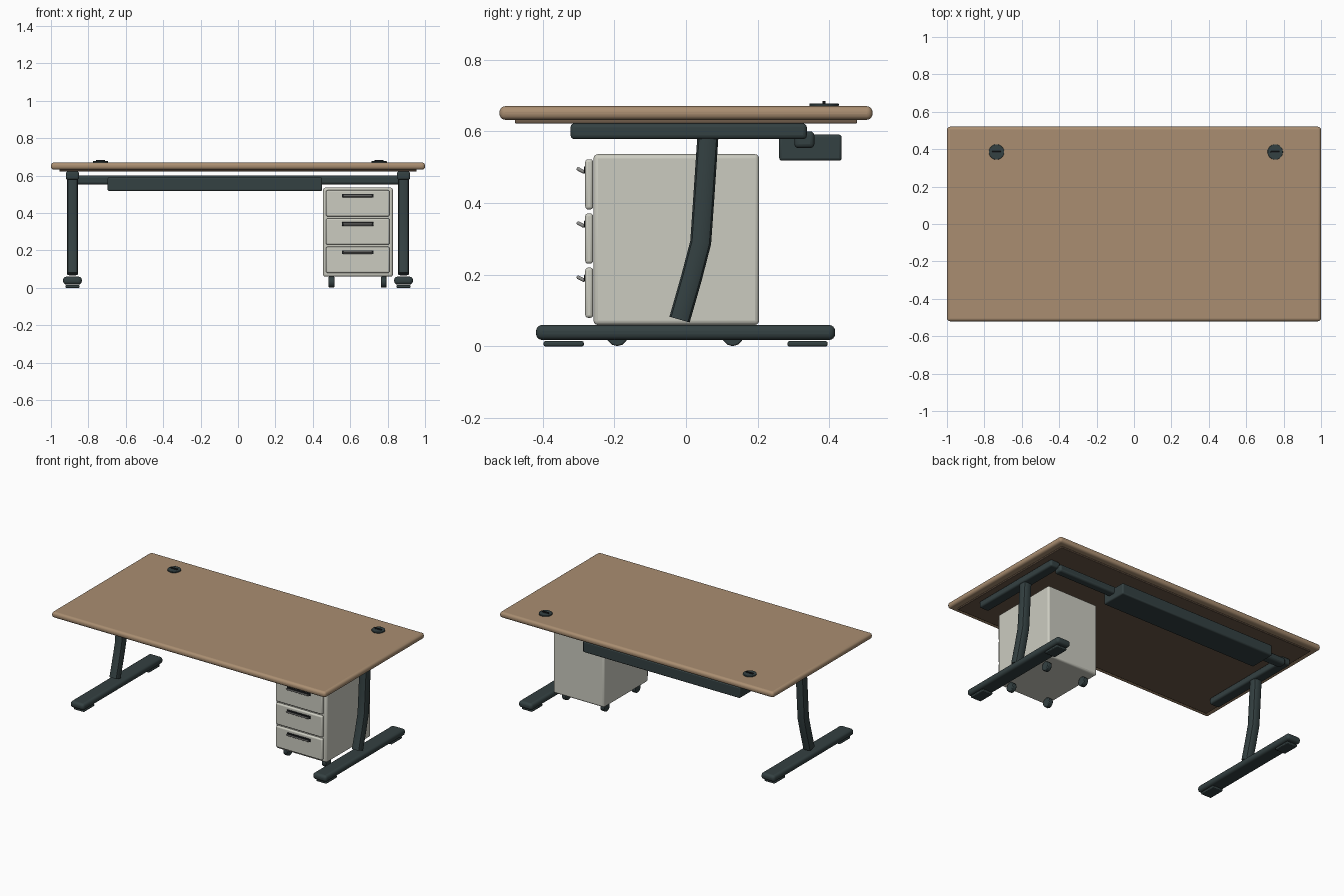
import bpy, math
from mathutils import Vector

if "Cube" in bpy.data.objects:
    bpy.data.objects.remove(bpy.data.objects["Cube"])


def material(name, rgb):
    m = bpy.data.materials.new(name)
    m.diffuse_color = (*rgb, 1)
    m.use_nodes = True
    m.node_tree.nodes["Principled BSDF"].inputs["Base Color"].default_value = m.diffuse_color
    return m


WOOD = material("warm wood", (0.40, 0.27, 0.165))
UNDER = material("dark wood", (0.15, 0.10, 0.065))
METAL = material("dark slate metal", (0.034, 0.052, 0.054))
CABINET = material("pale grey", (0.60, 0.60, 0.53))
STEEL = material("handle grey", (0.30, 0.30, 0.29))
BLACK = material("black", (0.012, 0.014, 0.016))


def finish(ob, name, mat, bevel=0.0, segments=3):
    ob.name = name
    ob.data.materials.append(mat)
    if bevel:
        b = ob.modifiers.new("bevel", "BEVEL")
        b.width, b.segments = bevel, segments
    bpy.ops.object.shade_smooth_by_angle(angle=math.radians(35))
    return ob


def box(name, mat, x, y, z, bevel=0.0, segments=3, tilt=0.0):
    """Rounded box given by its (min, max) range on each axis."""
    ranges = (x, y, z)
    bpy.ops.mesh.primitive_cube_add(size=1, location=[(a + b) / 2 for a, b in ranges])
    ob = bpy.context.object
    ob.scale = [b - a for a, b in ranges]
    bpy.ops.object.transform_apply(location=False, rotation=False, scale=True)
    ob.rotation_euler.x = tilt
    return finish(ob, name, mat, bevel, segments)


def cylinder(name, mat, loc, radius, depth, sides, axis="Z", bevel=0.0):
    rot = (0, math.pi / 2, 0) if axis == "X" else (0, 0, 0)
    bpy.ops.mesh.primitive_cylinder_add(vertices=sides, radius=radius, depth=depth,
                                        location=loc, rotation=rot)
    return finish(bpy.context.object, name, mat, bevel, 2)


def bent_leg(name, x):
    """Square tube swept along a bent path in the side plane."""
    path = [(0.061, 0.585), (0.050, 0.42), (0.041, 0.29), (0.015, 0.19), (-0.018, 0.075)]
    half, verts, faces = 0.030, [], []
    for i, (y, z) in enumerate(path):
        a, b = Vector(path[max(i - 1, 0)]), Vector(path[min(i + 1, len(path) - 1)])
        t = (b - a).normalized()
        n = Vector((-t.y, t.x))
        for k in range(12):
            # squared-off ring
            ang = math.tau * (k + 0.5) / 12
            c, s = math.cos(ang), math.sin(ang)
            u = math.copysign(abs(c) ** 0.6, c) * half
            v = math.copysign(abs(s) ** 0.6, s) * half
            verts.append((x + u, y + n.x * v, z + n.y * v))
    for i in range(len(path) - 1):
        for k in range(12):
            a, b = i * 12 + k, i * 12 + (k + 1) % 12
            faces.append((a, b, b + 12, a + 12))
    faces += [tuple(reversed(range(12))), tuple(range(len(verts) - 12, len(verts)))]
    me = bpy.data.meshes.new(name)
    me.from_pydata(verts, [], faces)
    ob = bpy.data.objects.new(name, me)
    bpy.context.collection.objects.link(ob)
    bpy.ops.object.select_all(action="DESELECT")
    ob.select_set(True)
    bpy.context.view_layer.objects.active = ob
    bpy.ops.object.mode_set(mode="EDIT")
    bpy.ops.mesh.select_all(action="SELECT")
    bpy.ops.mesh.normals_make_consistent(inside=False)
    bpy.ops.object.mode_set(mode="OBJECT")
    return finish(ob, name, METAL)


# Desktop with a darker panel beneath
box("desktop", WOOD, (-1, 1), (-0.52, 0.52), (0.632, 0.67), 0.016, 4)
box("underside_panel", UNDER, (-0.955, 0.955), (-0.477, 0.477), (0.622, 0.633), 0.003, 2)

# Leg frames on both sides
for side, s in (("left", -1), ("right", 1)):
    c = 0.885 * s
    box(side + "_top_rail", METAL, (c - 0.035, c + 0.035), (-0.322, 0.337), (0.578, 0.622), 0.011)
    bent_leg(side + "_leg", c)
    box(side + "_foot", METAL, (c - 0.05, c + 0.05), (-0.418, 0.416), (0.018, 0.06), 0.017, 4)
    for end, y in (("front", -0.341), ("back", 0.339)):
        box(f"{side}_{end}_foot_pad", METAL, (c - 0.038, c + 0.038), (y - 0.056, y + 0.056),
            (0, 0.015), 0.005, 2)

# Rear crossbar and cable tray
box("crossbar", METAL, (-0.865, 0.865), (0.302, 0.358), (0.553, 0.60), 0.012)
box("cable_tray", METAL, (-0.697, 0.45), (0.26, 0.434), (0.518, 0.591), 0.008)

# Cable grommets with a raised slot bar
for side, x in (("left", -0.735), ("right", 0.755)):
    cylinder(side + "_grommet", METAL, (x, 0.385, 0.6735), 0.041, 0.008, 28, bevel=0.002)
    box(side + "_grommet_slot", BLACK, (x - 0.024, x + 0.024), (0.381, 0.389), (0.677, 0.685), 0.001, 1)

# Drawer cabinet on casters
box("cabinet", CABINET, (0.455, 0.828), (-0.258, 0.204), (0.06, 0.536), 0.012)
for i in range(3):
    z = 0.15 + 0.151 * i
    box(f"drawer_{i + 1}", CABINET, (0.471, 0.81), (-0.281, -0.259), (z - 0.07, z + 0.07), 0.008)
    box(f"handle_recess_{i + 1}", BLACK, (0.555, 0.725), (-0.284, -0.279),
        (z + 0.031, z + 0.05), 0.001, 1)
    box(f"handle_{i + 1}", STEEL, (0.562, 0.718), (-0.306, -0.28), (z + 0.034, z + 0.044),
        0.004, 2, -math.radians(28))
for fx, x in (("left", 0.50), ("right", 0.78)):
    for fy, y in (("front", -0.192), ("back", 0.13)):
        cylinder(f"caster_{fx}_{fy}", METAL, (x, y, 0.031), 0.030, 0.030, 12, "X", 0.004)
